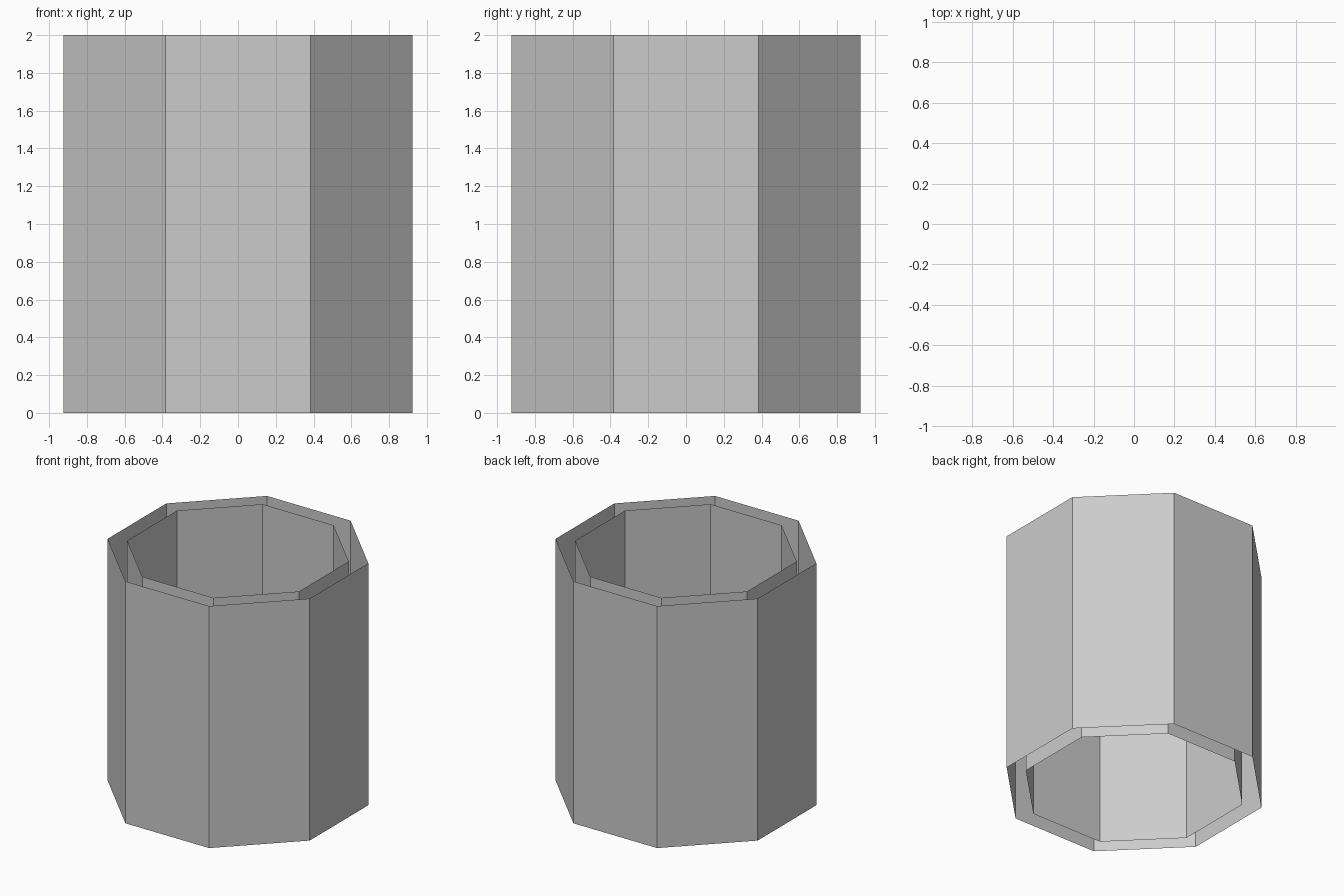
import bpy
from math import pi

if "Cube" in bpy.data.objects:
    bpy.data.objects.remove(bpy.data.objects["Cube"])

SIDES, HEIGHT = 8, 2.0


def open_tube(name, radius, inward=False):
    # Octagonal wall without caps, flats facing the axes
    bpy.ops.mesh.primitive_cylinder_add(
        vertices=SIDES, radius=radius, depth=HEIGHT, end_fill_type='NOTHING',
        location=(0, 0, HEIGHT / 2), rotation=(0, 0, pi / SIDES))
    obj = bpy.context.object
    obj.name = name
    if inward:
        obj.data.flip_normals()
    return obj


# Outer wall and the bore inside it
open_tube("outer_wall", 1.0)
open_tube("inner_wall", 0.85, inward=True)
